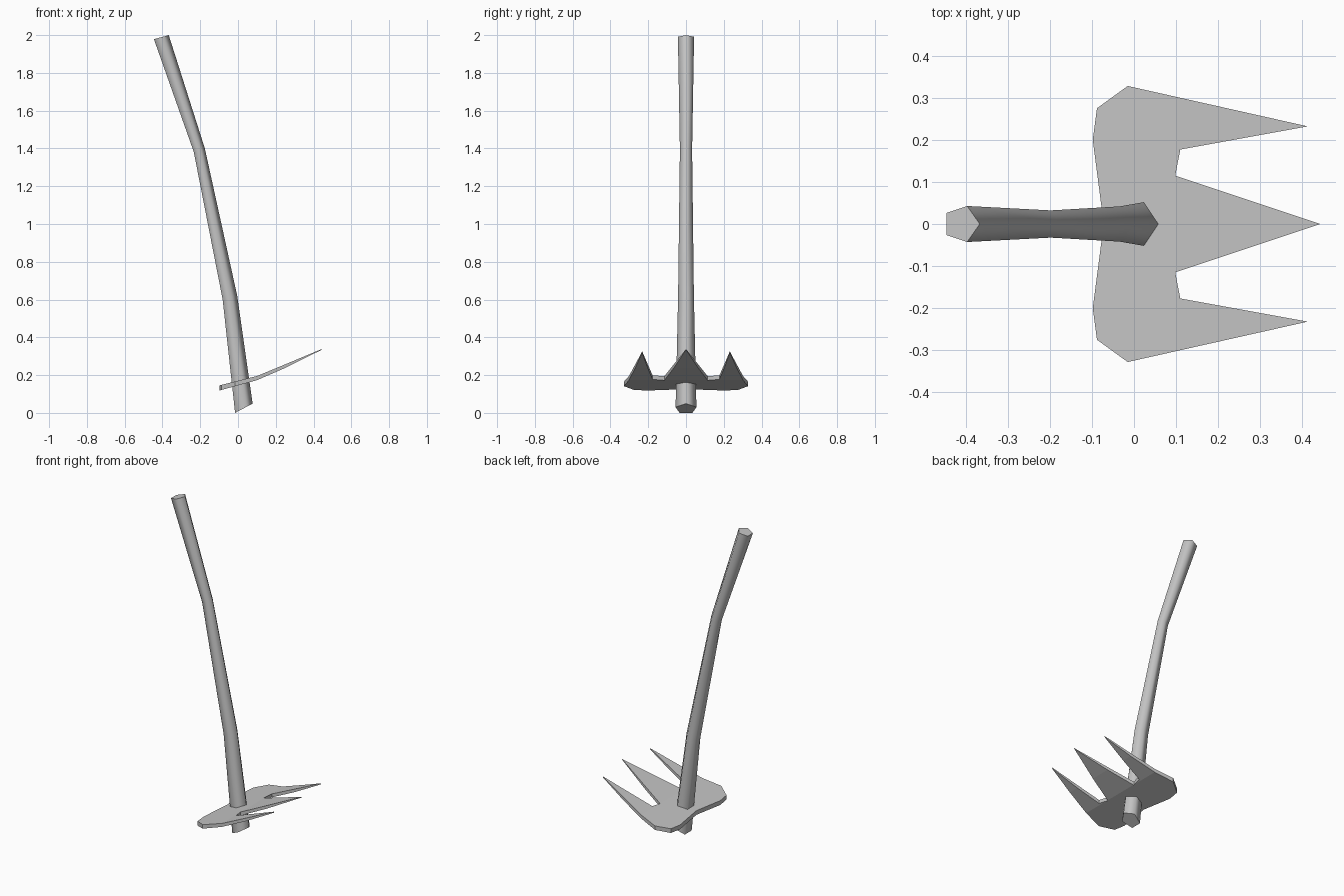
import bpy, bmesh
from math import sin, cos, radians, tau

cube = bpy.data.objects.get("Cube")
if cube:
    bpy.data.objects.remove(cube, do_unlink=True)

grey = bpy.data.materials.new("plain grey")
grey.use_nodes = True
grey.diffuse_color = (0.55, 0.55, 0.55, 1)
grey.node_tree.nodes["Principled BSDF"].inputs["Base Color"].default_value = grey.diffuse_color


def add_object(name, bm):
    bmesh.ops.recalc_face_normals(bm, faces=bm.faces)
    mesh = bpy.data.meshes.new(name)
    bm.to_mesh(mesh)
    bm.free()
    mesh.materials.append(grey)
    obj = bpy.data.objects.new(name, mesh)
    bpy.context.collection.objects.link(obj)
    return obj


def interpolate(points, x):
    for (x0, z0), (x1, z1) in zip(points, points[1:]):
        if x <= x1:
            break
    return z0 + (z1 - z0) * (x - x0) / (x1 - x0)


# Handle: five-sided bent shaft, rings given as x, z, radius, tilt
SIDES = 5
rings = [
    (0.026, 0.022, 0.058, 28),
    (-0.047, 0.61, 0.044, 15),
    (-0.208, 1.39, 0.034, 18),
    (-0.41, 1.988, 0.045, 15),
]
bm = bmesh.new()
loops = []
for x, z, r, tilt in rings:
    t = radians(tilt)
    loop = []
    for i in range(SIDES):
        a = tau * i / SIDES
        u = r * cos(a)
        loop.append(bm.verts.new((x + u * cos(t), r * sin(a), z + u * sin(t))))
    loops.append(loop)
for low, high in zip(loops, loops[1:]):
    for i in range(SIDES):
        j = (i + 1) % SIDES
        bm.faces.new((low[i], low[j], high[j], high[i])).smooth = True
bm.faces.new(loops[0][::-1])
bm.faces.new(loops[-1])
add_object("handle", bm)

# Head: three-pronged plate, half outline mirrored across y
half = [
    (0.443, 0), (0.098, 0.115), (0.11, 0.177), (0.413, 0.232),
    (-0.015, 0.328), (-0.088, 0.275), (-0.098, 0.2), (-0.072, 0),
]
outline = half + [(x, -y) for x, y in half[-2:0:-1]]
under = [(-0.1, 0.118), (0.1, 0.173), (0.25, 0.238), (0.443, 0.334)]
upper = [(-0.1, 0.145), (0.1, 0.195), (0.25, 0.257), (0.443, 0.338)]

bm = bmesh.new()
base = bm.faces.new([bm.verts.new((x, y, 0)) for x, y in outline])
extruded = bmesh.ops.extrude_face_region(bm, geom=[base])
for v in extruded["geom"]:
    if isinstance(v, bmesh.types.BMVert):
        v.co.z = 1
# Cut across the plate so that it can bend upward
for x in (0.0, 0.1, 0.25):
    bmesh.ops.bisect_plane(bm, geom=bm.verts[:] + bm.edges[:] + bm.faces[:],
                           plane_co=(x, 0, 0), plane_no=(1, 0, 0), dist=1e-5)
bmesh.ops.triangulate(bm, faces=bm.faces[:])
for v in bm.verts:
    v.co.z = interpolate(upper if v.co.z > 0.5 else under, v.co.x)
add_object("pronged_head", bm)
